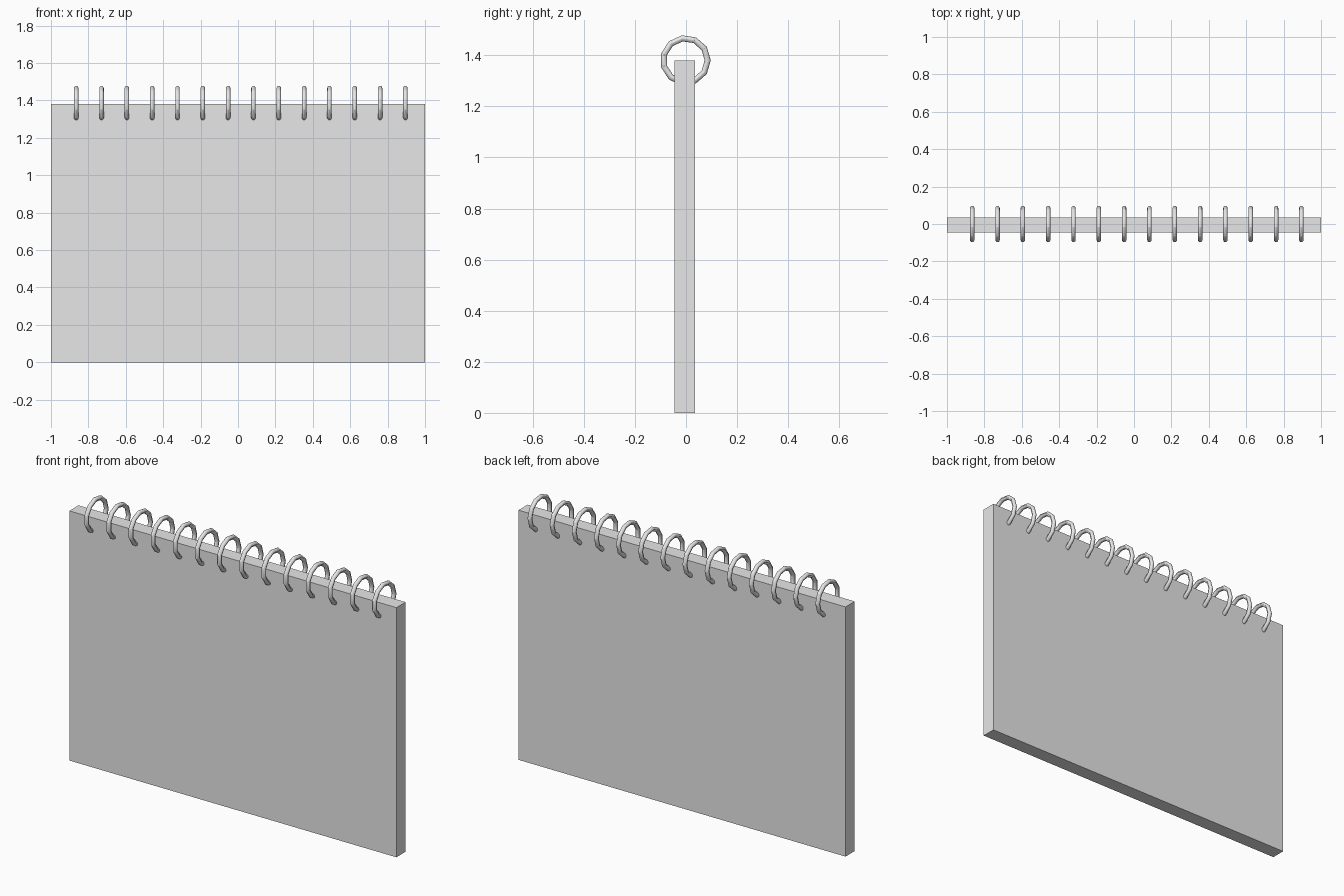
import bpy, math

if "Cube" in bpy.data.objects:
    bpy.data.objects.remove(bpy.data.objects["Cube"])


def material(name, rgb):
    m = bpy.data.materials.new(name)
    m.diffuse_color = (*rgb, 1.0)
    m.use_nodes = True
    m.node_tree.nodes["Principled BSDF"].inputs["Base Color"].default_value = m.diffuse_color
    return m


grey = material("light_grey", (0.8, 0.8, 0.8))

WIDTH, THICK, HEIGHT = 2.0, 0.08, 1.38

# Pad of pages: a plain upright slab
bpy.ops.mesh.primitive_cube_add(size=1, location=(0, -0.005, HEIGHT / 2))
pad = bpy.context.object
pad.name = "page_block"
pad.scale = (WIDTH, THICK, HEIGHT)
bpy.ops.object.transform_apply(location=False, rotation=False, scale=True)
pad.data.materials.append(grey)

# Binding: a row of eleven-sided wire rings through the top edge
RINGS, FIRST, LAST = 14, -0.865, 0.895
for i in range(RINGS):
    x = FIRST + (LAST - FIRST) * i / (RINGS - 1)
    bpy.ops.mesh.primitive_torus_add(
        major_segments=11, minor_segments=12,
        major_radius=0.087, minor_radius=0.012,
        location=(x, -0.002, HEIGHT),
        rotation=(math.pi / 2, 0, math.pi / 2))
    ring = bpy.context.object
    ring.name = f"binding_ring_{i + 1:02d}"
    ring.data.materials.append(grey)
    bpy.ops.object.shade_smooth_by_angle(angle=math.radians(31))
